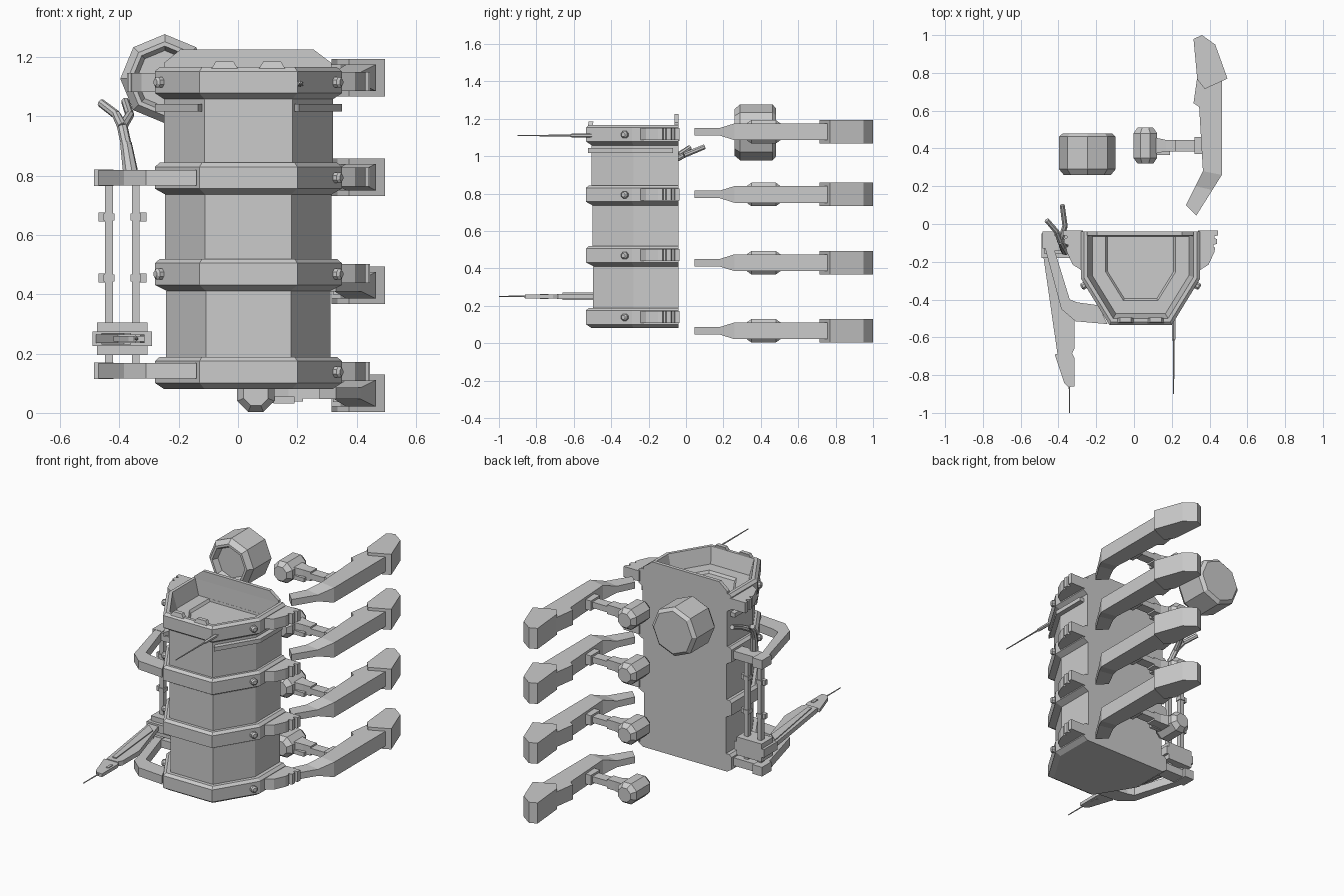
import bpy, bmesh, math
from mathutils import Vector

CX = 0.035  # centre line of the container


def make(name, bm):
    bmesh.ops.recalc_face_normals(bm, faces=bm.faces)
    me = bpy.data.meshes.new(name)
    bm.to_mesh(me)
    bm.free()
    ob = bpy.data.objects.new(name, me)
    bpy.context.collection.objects.link(ob)
    return ob


def loft(name, loops):
    """Skin a list of equal-length closed loops and cap both ends."""
    bm = bmesh.new()
    rows = [[bm.verts.new(p) for p in lp] for lp in loops]
    n = len(rows[0])
    for a, b in zip(rows, rows[1:]):
        for i in range(n):
            j = (i + 1) % n
            bm.faces.new((a[i], a[j], b[j], b[i]))
    bm.faces.new(rows[0])
    bm.faces.new(rows[-1])
    return make(name, bm)


def prism(name, pts, z0, z1):
    return loft(name, [[(x, y, z) for x, y in pts] for z in (z0, z1)])


def box(name, x0, x1, y0, y1, z0, z1):
    return prism(name, [(x0, y0), (x1, y0), (x1, y1), (x0, y1)], z0, z1)


def spin(name, origin, direction, profile, sides=8, phase=0.5):
    """Faceted turned part: profile is (distance, radius) along direction."""
    d = Vector(direction).normalized()
    u = d.cross(Vector((0, 0, 1)))
    u = u.normalized() if u.length > 1e-4 else Vector((1, 0, 0))
    v = d.cross(u)
    angs = [2 * math.pi * (i + phase) / sides for i in range(sides)]
    o = Vector(origin)
    return loft(name, [[o + d * t + (u * math.cos(a) + v * math.sin(a)) * r
                        for a in angs] for t, r in profile])


def rod(name, a, b, r0, r1=None, sides=8):
    d = Vector(b) - Vector(a)
    return spin(name, a, d, [(0, r0), (d.length, r1 or r0)], sides)


def outline(z, o, back=0.0):
    """Container cross-section, inset by o from the ring outline."""
    xs, xf = 0.315 - o, 0.165 - 0.566 * o
    ys, yf, yb = -0.29 + 0.278 * o, -0.535 + o, -0.04 - back
    return [(CX - xs, yb, z), (CX - xs, ys, z), (CX - xf, yf, z),
            (CX + xf, yf, z), (CX + xs, ys, z), (CX + xs, yb, z)]


# Container with four raised bands and an open, tapered top
RINGS = (0.135, 0.465, 0.79, 1.112)
levels = []
for i, zc in enumerate(RINGS):
    low = 0.04 if i == 1 else 0.036 if i == 2 else 0.03
    levels += [(zc - 0.054, low), (zc - 0.034, 0), (zc + 0.04, 0), (zc + 0.054, 0.016)]
    if i < 3:
        levels += [(zc + 0.054, 0.038 - 0.004 * i), (RINGS[i + 1] - 0.054, 0.038 - 0.004 * i)]
loops = [outline(z, o) for z, o in levels]
loops += [outline(1.166, 0.035, 0.022), outline(1.07, 0.06, 0.025),
          outline(1.07, 0.13, 0.026), outline(1.055, 0.14, 0.027)]
loft("container_body", loops)

# Raised back plate lip and the two front lip tabs
loft("back_lip", [[(x, y, z) for x, z in ((-0.25, 1.15), (0.315, 1.15), (0.315, 1.18), (0.255, 1.225),
                                          (-0.195, 1.225), (-0.25, 1.18))] for y in (-0.04, -0.062)])
for x in (-0.045, 0.115):
    loft("front_lip_tab", [[(x - w, y, z), (x + w, y, z), (x + w, y + 0.025, z), (x - w, y + 0.025, z)]
                           for w, y, z in ((0.045, -0.525, 1.16), (0.03, -0.52, 1.185))])

# Hinge brackets and bolts on the bands
BR = [(0.34, -0.035), (0.445, -0.035), (0.445, -0.06), (0.425, -0.065), (0.425, -0.075), (0.44, -0.08),
      (0.44, -0.105), (0.42, -0.11), (0.42, -0.12), (0.43, -0.125), (0.425, -0.15), (0.395, -0.215), (0.34, -0.25)]
for zc in RINGS:
    prism("hinge_bracket", BR, zc + 0.005 - 0.032, zc + 0.005 + 0.032)
    for s in (-1, 1):
        spin("band_bolt", (CX + s * 0.292, -0.322, zc + 0.003), (s * 0.857, -0.515, 0),
             [(0, 0.02), (0.018, 0.02), (0.026, 0.012)])
prism("hinge_bracket_left", [(2 * CX - x, y) for x, y in BR], 1.082, 1.146)

# Grip bars under the top band
for s in (-1, 1):
    pts = [(0.17, -0.525), (0.315, -0.285), (0.315, -0.07), (0.27, -0.07), (0.27, -0.28), (0.15, -0.48)]
    prism("grip_bar", [(CX + s * x, y) for x, y in pts], 1.017, 1.042)

# Thin front spike
spin("front_spike", (0.21, -0.50, 1.11), (0, -1, 0),
     [(0, 0.012), (0.11, 0.01), (0.12, 0.005), (0.40, 0.003)], 6)

# Side frame: two arms, two rails with clips
ARM = [(-0.14, -0.53), (-0.31, -0.515), (-0.385, -0.45), (-0.47, -0.13), (-0.47, -0.05),
       (-0.42, -0.05), (-0.42, -0.14), (-0.34, -0.40), (-0.30, -0.415), (-0.19, -0.43)]
for z in (0.142, 0.793):
    prism("frame_arm", ARM, z - 0.026, z + 0.026)
    box("frame_arm_end", -0.485, -0.42, -0.13, -0.04, z - 0.028, z + 0.028)
    box("frame_cross_plate", -0.43, -0.27, -0.14, -0.06, z - 0.024, z + 0.024)
for x, s in ((-0.435, -1), (-0.345, 1)):
    box("rail", x - 0.013, x + 0.013, -0.115, -0.085, 0.13, 0.80)
    for z in (0.455, 0.66):
        box("rail_clip", x - 0.018, x + 0.018, -0.12, -0.08, z - 0.012, z + 0.012)
        box("rail_clip_ear", min(x, x + s * 0.036), max(x, x + s * 0.036), -0.112, -0.088, z - 0.015, z + 0.015)

# Forked branch on top of the frame
KNEE = (-0.39, -0.09, 0.965)
rod("fork_socket", (-0.362, -0.14, 0.81), (-0.378, -0.115, 0.91), 0.026, 0.02)
rod("fork_stem", (-0.376, -0.12, 0.90), KNEE, 0.018)
for mid, tip in (((-0.41, -0.04, 1.005), (-0.462, 0.02, 1.045)), ((-0.365, -0.01, 1.005), (-0.38, 0.10, 1.05))):
    rod("fork_branch", KNEE, mid, 0.017, 0.015)
    rod("fork_tip", mid, tip, 0.015, 0.014)

# Sliding carriage with a folding blade and needle
for w, y0, y1, z0, z1 in ((0.085, -0.16, -0.05, 0.195, 0.225), (0.10, -0.18, -0.05, 0.225, 0.275),
                          (0.085, -0.16, -0.05, 0.275, 0.305)):
    box("carriage", -0.39 - w, -0.39 + w, y0, y1, z0, z1)
prism("blade_base", [(-0.49, -0.1), (-0.405, -0.69), (-0.33, -0.69), (-0.315, -0.66), (-0.315, -0.5),
                     (-0.43, -0.12)], 0.236, 0.264)
prism("blade_rib", [(-0.46, -0.2), (-0.385, -0.66), (-0.36, -0.66), (-0.40, -0.25)], 0.23, 0.27)
prism("blade_tip", [(-0.42, -0.69), (-0.37, -0.84), (-0.35, -0.86), (-0.315, -0.86), (-0.315, -0.71),
                    (-0.33, -0.68)], 0.24, 0.26)
box("blade_tip_pad", -0.345, -0.328, -0.78, -0.735, 0.236, 0.264)
spin("blade_needle", (-0.342, -0.85, 0.25), (0, -1, 0), [(0, 0.008), (0.02, 0.004), (0.15, 0.003)], 6)

# Four detached curved arms with pods
SECTIONS = [(0.275, 0.10, 0.33, 0.045, 0.02), (0.325, 0.20, 0.415, 0.18, 0.02),
            (0.365, 0.28, 0.465, 0.26, 0.045), (0.345, 0.62, 0.465, 0.62, 0.045),
            (0.315, 0.64, 0.465, 0.64, 0.045), (0.335, 0.78, 0.465, 0.78, 0.045)]
END = [(0.335, 0.765), (0.315, 0.98), (0.36, 1.0), (0.43, 0.95), (0.495, 0.77), (0.375, 0.715)]
for zc in (0.066, 0.43, 0.795, 1.13):
    loft("curved_arm", [[(xi, yi, zc - h), (xo, yo, zc - h), (xo, yo, zc + h), (xi, yi, zc + h)]
                        for xi, yi, xo, yo, h in SECTIONS])
    prism("curved_arm_end", END, zc - 0.063, zc + 0.063)
    box("pod_mount", 0.32, 0.37, 0.37, 0.46, zc - 0.03, zc + 0.03)
    box("pod_link", 0.20, 0.35, 0.385, 0.445, zc - 0.018, zc + 0.018)
    loft("pod_joint", [[(x, 0.415 - w, zc - h), (x, 0.415 + w, zc - h), (x, 0.415 + w, zc + h),
                        (x, 0.415 - w, zc + h)] for x, w, h in ((0.10, 0.045, 0.035), (0.17, 0.03, 0.028), (0.22, 0.03, 0.028))])
    box("pod_catch", 0.12, 0.19, 0.365, 0.39, zc - 0.035, zc - 0.01)
    spin("pod", (0.06, 0.32, zc), (0, 1, 0),
         [(0, 0.045), (0.03, 0.068), (0.16, 0.068), (0.19, 0.045)])

# Large floating canister, dished on its front face
spin("canister", (-0.247, 0.48, 1.127), (0, -1, 0),
     [(0, 0.13), (0.018, 0.15), (0.19, 0.15), (0.22, 0.125), (0.22, 0.11), (0.185, 0.095)], 8, 0)
